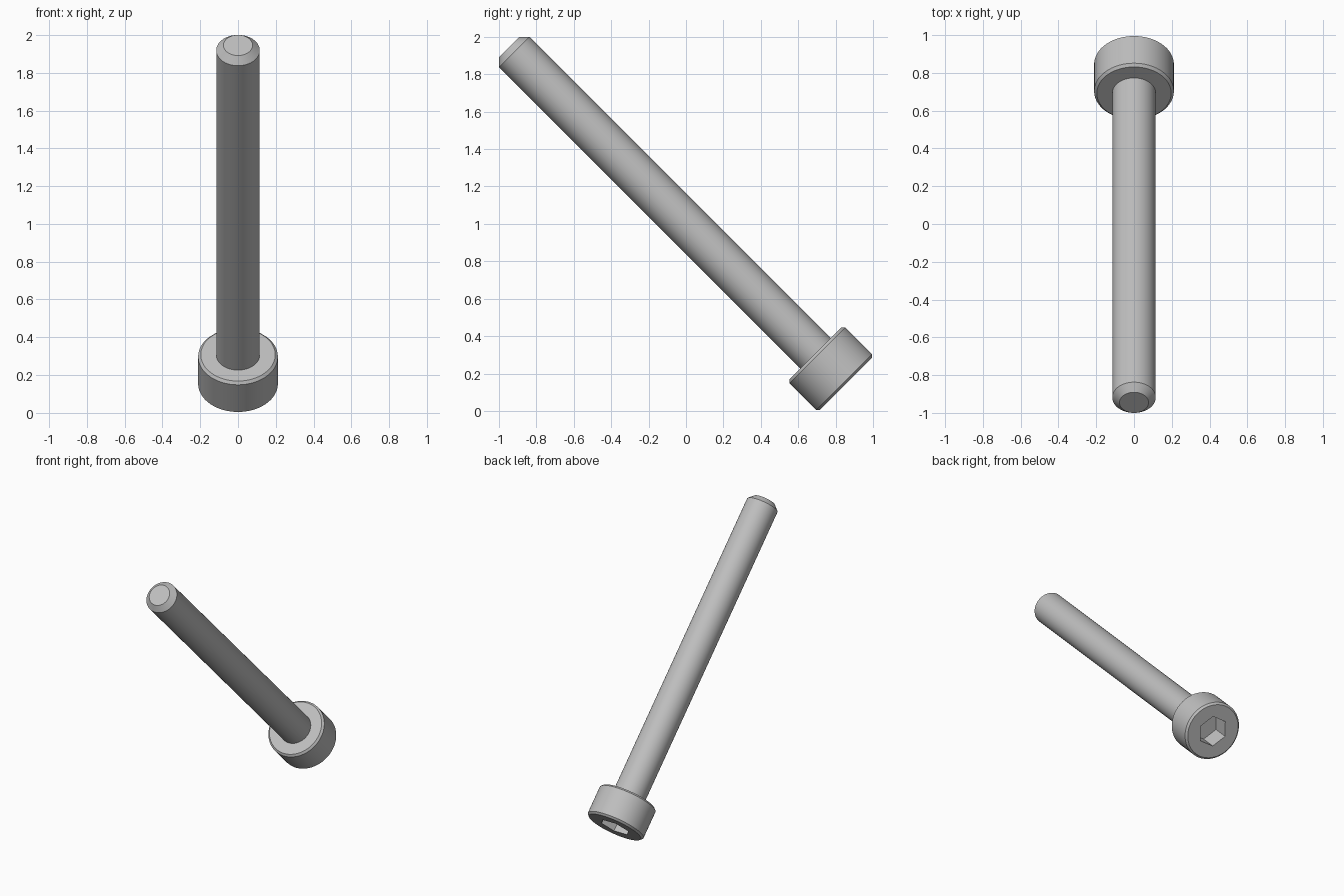
import bpy, bmesh, math
from mathutils import Matrix

default = bpy.data.objects.get("Cube")
if default:
    bpy.data.objects.remove(default, do_unlink=True)

SEGMENTS = 64
SHAFT_R, HEAD_R = 0.115, 0.211
HEAD_BOTTOM, HEAD_TOP, TIP = -0.503, -0.272, 2.044
BEVEL, TIP_CHAMFER = 0.014, 0.038
SOCKET_R, SOCKET_DEPTH = 0.111, 0.14

# The screw leans 45 degrees, tip towards the front
LEAN = Matrix.Translation((0, 0.5, 0.5)) @ Matrix.Rotation(math.radians(45), 4, 'X')

steel = bpy.data.materials.new("steel grey")
steel.use_nodes = True
grey = (0.52, 0.52, 0.52, 1)
steel.diffuse_color = grey
steel.node_tree.nodes["Principled BSDF"].inputs["Base Color"].default_value = grey


def lathe(name, profile, segments=SEGMENTS):
    """Closed solid of revolution from (radius, height) rings."""
    bm = bmesh.new()
    rings = []
    for r, z in profile:
        angles = [math.tau * i / segments for i in range(segments)]
        rings.append([bm.verts.new((r * math.cos(a), r * math.sin(a), z)) for a in angles])
    for low, high in zip(rings, rings[1:]):
        for i in range(segments):
            j = (i + 1) % segments
            bm.faces.new((low[i], low[j], high[j], high[i]))
    bm.faces.new(rings[0][::-1])
    bm.faces.new(rings[-1])
    mesh = bpy.data.meshes.new(name)
    bm.to_mesh(mesh)
    bm.free()
    mesh.materials.append(steel)
    obj = bpy.data.objects.new(name, mesh)
    bpy.context.collection.objects.link(obj)
    obj.matrix_world = LEAN
    return obj


def select_only(obj):
    bpy.ops.object.select_all(action='DESELECT')
    obj.select_set(True)
    bpy.context.view_layer.objects.active = obj


# Shaft with chamfered tip
shaft = lathe("shaft", [(SHAFT_R, HEAD_TOP - 0.02),
                        (SHAFT_R, TIP - TIP_CHAMFER),
                        (SHAFT_R - TIP_CHAMFER, TIP)])

# Cylindrical head with eased rims
head = lathe("head", [(HEAD_R - BEVEL, HEAD_BOTTOM),
                      (HEAD_R, HEAD_BOTTOM + BEVEL),
                      (HEAD_R, HEAD_TOP - BEVEL),
                      (HEAD_R - BEVEL, HEAD_TOP)])

# Hexagonal socket cut into the head
cutter = lathe("socket_cutter", [(SOCKET_R, HEAD_BOTTOM - 0.1),
                                 (SOCKET_R, HEAD_BOTTOM + SOCKET_DEPTH)], 6)
cutter.hide_render = True
cut = head.modifiers.new("socket", 'BOOLEAN')
cut.operation = 'DIFFERENCE'
cut.solver = 'EXACT'
cut.object = cutter
select_only(head)
bpy.ops.object.modifier_apply(modifier=cut.name)
bpy.data.objects.remove(cutter, do_unlink=True)

for part in (shaft, head):
    select_only(part)
    bpy.ops.object.shade_smooth_by_angle(angle=math.radians(30))
